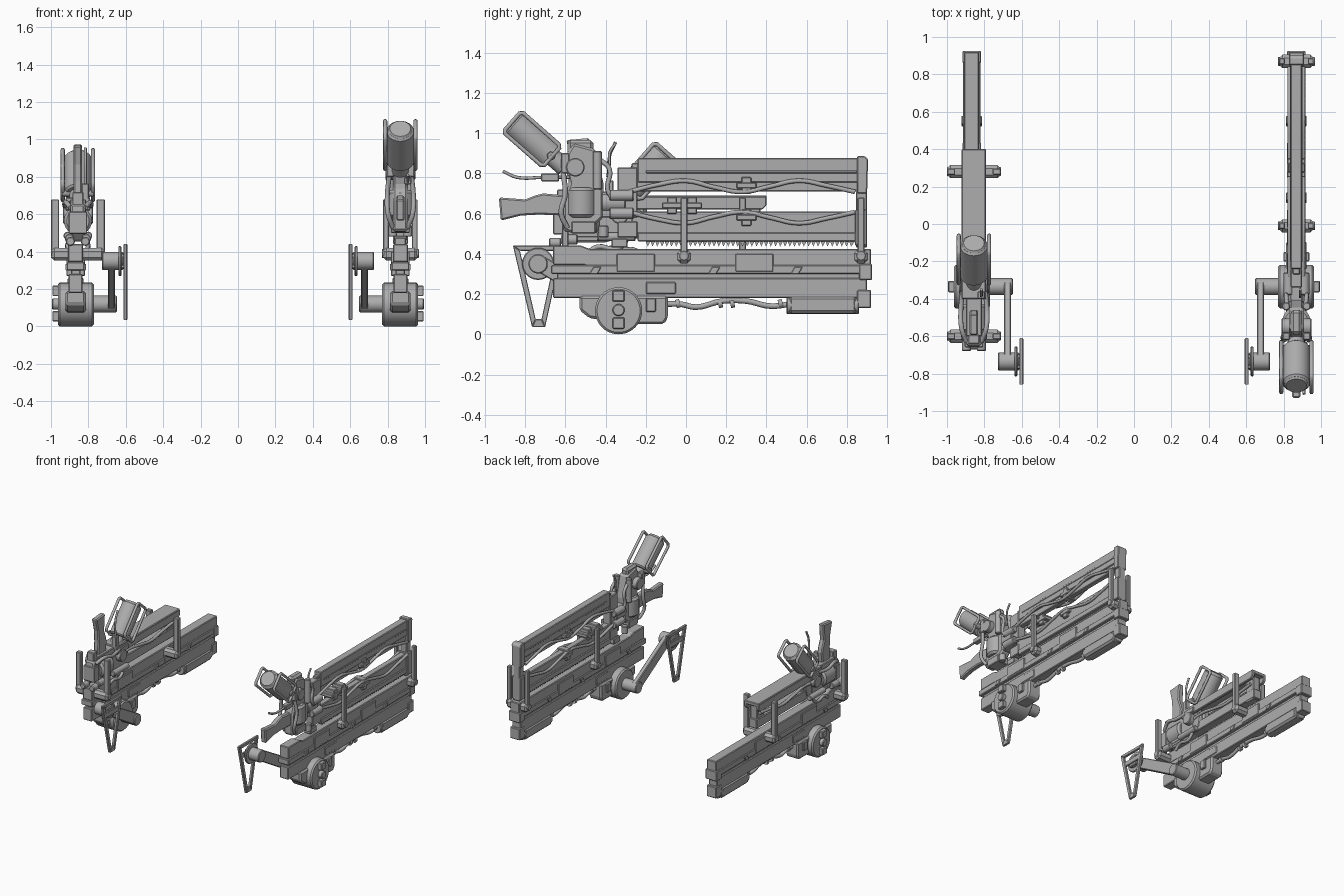
import bpy, bmesh, math
from mathutils import Matrix, Vector

metal = bpy.data.materials.new("grey_metal")
metal.diffuse_color = (0.42, 0.42, 0.42, 1)
T = Matrix.Identity(4)          # current assembly placement


def finish(name, me, bevel=0.0):
    me.materials.clear()
    me.materials.append(metal)
    ob = bpy.data.objects.new(name, me)
    bpy.context.collection.objects.link(ob)
    me.transform(T)
    if T.determinant() < 0:
        me.flip_normals()
    if bevel:
        m = ob.modifiers.new("bevel", 'BEVEL')
        m.width, m.segments, m.limit_method = bevel, 1, 'ANGLE'
    return ob


def prism(name, prof, x, w, bevel=0.005):
    """Extrude a (y, z) profile along x, centred on x with width w."""
    bm = bmesh.new()
    a = [bm.verts.new((x - w / 2, p[0], p[1])) for p in prof]
    b = [bm.verts.new((x + w / 2, p[0], p[1])) for p in prof]
    n = len(prof)
    bm.faces.new(a)
    bm.faces.new(b)
    for i in range(n):
        bm.faces.new((a[i], a[(i + 1) % n], b[(i + 1) % n], b[i]))
    bmesh.ops.recalc_face_normals(bm, faces=bm.faces)
    me = bpy.data.meshes.new(name)
    bm.to_mesh(me)
    bm.free()
    return finish(name, me, bevel)


def box(name, y0, y1, z0, z1, x=0, w=0.09, bevel=0.005):
    return prism(name, [(y0, z0), (y1, z0), (y1, z1), (y0, z1)], x, w, bevel)


def cyl(name, p, q, r, r2=None, n=24, bevel=0.005):
    """Cylinder or cone from p to q."""
    p, q = Vector(p), Vector(q)
    d = q - p
    bm = bmesh.new()
    bmesh.ops.create_cone(bm, cap_ends=True, segments=n, radius1=r,
                          radius2=r if r2 is None else r2, depth=d.length,
                          matrix=Matrix.Translation((p + q) / 2) @ d.to_track_quat('Z', 'Y').to_matrix().to_4x4())
    for f in bm.faces:
        f.smooth = len(f.verts) == 4
    for e in bm.edges:
        e.smooth = all(f.smooth for f in e.link_faces)
    me = bpy.data.meshes.new(name)
    bm.to_mesh(me)
    bm.free()
    return finish(name, me, bevel)


def cable(name, pts, r=0.011, cyclic=False, smooth=True):
    cu = bpy.data.curves.new(name, 'CURVE')
    cu.dimensions, cu.bevel_depth, cu.bevel_resolution, cu.resolution_u = '3D', r, 2, 5
    cu.use_fill_caps = True
    sp = cu.splines.new('BEZIER' if smooth else 'POLY')
    if smooth:
        sp.bezier_points.add(len(pts) - 1)
        for b, p in zip(sp.bezier_points, pts):
            b.co, b.handle_left_type, b.handle_right_type = p, 'AUTO', 'AUTO'
    else:
        sp.points.add(len(pts) - 1)
        for b, p in zip(sp.points, pts):
            b.co = (*p, 1)
    sp.use_cyclic_u = cyclic
    tmp = bpy.data.objects.new(name + "_path", cu)
    bpy.context.collection.objects.link(tmp)
    me = bpy.data.meshes.new_from_object(tmp.evaluated_get(bpy.context.evaluated_depsgraph_get()))
    bpy.data.objects.remove(tmp)
    return finish(name, me)


def rail_unit():
    """Slide rail with motor, swing arm and triangular frame; outward is +x."""
    box("rail_lower_beam", -0.66, 0.9, 0.18, 0.28, w=0.075)
    box("rail_core", -0.64, 0.9, 0.27, 0.37, w=0.05)
    box("rail_middle_strip", -0.67, 0.92, 0.30, 0.345, w=0.095)
    prism("rail_upper_beam", [(-0.66, 0.345), (-0.5, 0.345), (-0.46, 0.30), (0.92, 0.30), (0.92, 0.425),
                              (-0.48, 0.425), (-0.52, 0.44), (-0.66, 0.44)], 0, 0.08)
    box("rail_end_cap", 0.86, 0.925, 0.27, 0.35, w=0.1)
    box("rail_foot_cap", 0.85, 0.92, 0.13, 0.22, w=0.085)
    for y in (-0.25, 0.34):
        box("rail_side_plate", y - 0.095, y + 0.095, 0.31, 0.40, w=0.1, bevel=0.004)
    for y in (-0.45, 0.14, 0.55):
        prism("rail_latch", [(y - 0.03, 0.30), (y + 0.01, 0.30), (y + 0.03, 0.335), (y - 0.01, 0.335)], 0, 0.11, 0.003)
    box("rail_clip", -0.2, -0.05, 0.20, 0.26, w=0.085)
    # motor and drive drum
    prism("motor_housing", [(-0.53, 0.12), (-0.48, 0.08), (-0.26, 0.05), (-0.11, 0.05), (-0.09, 0.08),
                            (-0.09, 0.19), (-0.53, 0.19)], 0, 0.11, 0.012)
    cyl("drive_drum", (-0.097, -0.335, 0.117), (0.095, -0.335, 0.117), 0.117, n=40, bevel=0.01)
    cyl("drum_hub", (0.09, -0.335, 0.12), (0.127, -0.335, 0.12), 0.03)
    for z in (0.055, 0.19):
        box("drum_lug", -0.365, -0.305, z - 0.028, z + 0.028, 0.1, 0.05)
    box("motor_valve", -0.2, -0.15, 0.11, 0.18, 0, 0.14)
    # damper and hose
    cyl("damper", (0, 0.50, 0.145), (0, 0.86, 0.145), 0.045)
    box("damper_cover", 0.51, 0.85, 0.103, 0.19, w=0.09, bevel=0.014)
    cable("damper_hose", [(0, -0.1, 0.15), (0, -0.03, 0.15), (0, 0.05, 0.135), (0, 0.18, 0.165),
                          (0, 0.3, 0.165), (0, 0.42, 0.14), (0, 0.52, 0.15)], 0.014)
    for y in (-0.05, 0.16, 0.22, 0.46):
        cyl("hose_clamp", (0, y, 0.15), (0, y + 0.02, 0.155), 0.021, n=12, bevel=0)
    # swing arm
    cyl("arm_axle", (-0.22, -0.335, 0.12), (-0.09, -0.335, 0.12), 0.045)
    prism("swing_arm", [(-0.77, 0.33), (-0.34, 0.075), (-0.29, 0.11), (-0.31, 0.16), (-0.72, 0.395), (-0.76, 0.38)], -0.192, 0.036)
    cyl("arm_hub", (-0.255, -0.735, 0.35), (-0.14, -0.735, 0.35), 0.048)
    cyl("arm_disc", (-0.245, -0.735, 0.35), (-0.228, -0.735, 0.35), 0.08)
    box("disc_strap", -0.775, -0.695, 0.31, 0.39, -0.25, 0.03)
    # triangular frame
    outer = [(-0.86, 0.44), (-0.61, 0.44), (-0.70, 0.035), (-0.765, 0.035)]
    inner = [(-0.825, 0.415), (-0.645, 0.415), (-0.718, 0.075), (-0.747, 0.075)]
    for i in range(4):
        j = (i + 1) % 4
        prism("triangle_frame_side", [outer[i], outer[j], inner[j], inner[i]], -0.266, 0.02, 0.003)
    box("triangle_crossbar", -0.82, -0.65, 0.33, 0.37, -0.266, 0.016, 0.003)


def bracket(y, half, post):
    """U-shaped holder standing on the rail."""
    box("bracket_base", y - 0.035, y + 0.035, 0.352, 0.42, 0, 2 * half + post, 0.018)
    for s in (-1, 1):
        box("bracket_post", y - 0.017, y + 0.017, 0.38, 0.68, s * half, post)
        cyl("bracket_bolt", (s * (half - 0.03), y, 0.39), (s * (half + 0.022), y, 0.39), 0.024, n=12, bevel=0.003)


def gun_body():
    """Grip, receiver and caged canister around the local origin."""
    prism("grip", [(-0.4, -0.02), (-0.39, -0.135), (-0.29, -0.11), (-0.2, -0.105), (-0.07, -0.11), (-0.07, -0.01),
                   (-0.18, 0.0), (-0.22, -0.01), (-0.27, -0.03)], 0, 0.045, 0.008)
    prism("receiver", [(-0.08, -0.19), (0.03, -0.2), (0.12, -0.12), (0.12, 0.05), (0.08, 0.22), (-0.03, 0.25),
                       (-0.08, 0.17), (-0.05, 0.05), (-0.08, -0.03)], 0, 0.08, 0.012)
    cyl("receiver_drum", (0, 0.01, -0.12), (0, 0.01, 0.03), 0.075, n=24, bevel=0.015)
    cyl("receiver_pivot", (-0.08, -0.02, 0.13), (0.08, -0.02, 0.13), 0.046)
    box("receiver_under_block", -0.04, 0.08, -0.2, -0.14, w=0.1)
    box("receiver_top_block", -0.06, 0.07, 0.18, 0.265, w=0.06, bevel=0.015)
    for s in (-1, 1):
        cyl("receiver_tube", (s * 0.055, 0.09, 0.02), (s * 0.055, 0.09, 0.21), 0.022, n=14)
        cyl("lower_cap", (s * 0.04, 0.12, -0.22), (s * 0.04, 0.12, -0.16), 0.024, n=14)
        box("receiver_clamp", -0.09, -0.05, 0.1, 0.2, s * 0.055, 0.04)
        cable("receiver_hose", [(s * .06, -.08, .1), (s * .07, -.07, 0), (s * .065, -.09, -.1), (s * .04, -.06, -.17)], 0.013)
        cable("loop_hose", [(s * .05, .1, .17), (s * .055, .15, .12), (s * .055, .14, .02), (s * .05, .17, -.03)], 0.012)
    cable("rear_whip", [(0.04, -0.05, 0.08), (0.04, -0.18, 0.08), (0.04, -0.31, 0.08), (0.04, -0.38, 0.11)], 0.008)
    box("whip_clamp", -0.19, -0.1, 0.06, 0.1, 0.04, 0.04)
    cable("front_whip", [(0.02, 0.14, 0.08), (0.02, 0.15, 0.15), (0.02, 0.15, 0.2), (0.02, 0.18, 0.25)], 0.007)
    # tilted canister and cage
    o, d, n = Vector((0, -0.11, 0.16)), Vector((0, -0.75, 0.66)), Vector((0, 0.66, 0.75))
    cyl("canister_neck", o - d * 0.05, o + d * 0.06, 0.045)
    cyl("canister", o + d * 0.03, o + d * 0.29, 0.073, n=32, bevel=0.01)
    cyl("canister_end", o + d * 0.285, o + d * 0.3, 0.066, 0.055, n=32, bevel=0)
    for s in (-1, 1):
        c = [o + d * a + n * b + Vector((s * 0.081, 0, 0)) for a, b in
             ((0.035, -0.055), (0.05, -0.068), (0.285, -0.068), (0.298, -0.055),
              (0.298, 0.055), (0.285, 0.068), (0.05, 0.068), (0.035, 0.055))]
        cable("canister_cage", c, 0.011, True, False)
        cyl("cage_pin", o + d * 0.04 + Vector((s * 0.088, 0, 0)), o + d * 0.04, 0.022, n=12)


def long_blade():
    """Two parallel bars with saw teeth, hoses and end frame."""
    box("upper_bar", -0.24, 0.88, 0.755, 0.875, w=0.06)
    box("upper_bar_lip", -0.27, 0.86, 0.71, 0.85, w=0.04)
    box("upper_bar_band", -0.2, 0.85, 0.80, 0.815, w=0.068, bevel=0.003)
    box("lower_bar", -0.27, 0.88, 0.50, 0.61, w=0.05)
    box("lower_bar_rib", -0.24, 0.85, 0.46, 0.505, w=0.07)
    n = 44
    teeth = [(-0.2, 0.475)]
    for i in range(n):
        teeth += [(-0.2 + i * 0.0235, 0.462), (-0.19 + i * 0.0235, 0.436)]
    prism("saw_teeth", teeth + [(0.84, 0.462), (0.84, 0.475)], 0, 0.02, 0)
    prism("end_cap_upper", [(0.85, 0.70), (0.90, 0.70), (0.905, 0.87), (0.89, 0.885), (0.85, 0.885)], 0, 0.08)
    box("end_post", 0.845, 0.9, 0.43, 0.72, w=0.055)
    box("end_cap_lower", 0.84, 0.9, 0.44, 0.62, w=0.08)
    for s in (-1, 1):
        for z, k in ((0.735, 1), (0.58, -1)):
            pts = [(s * 0.037, -0.28 + i * 0.14, z + k * 0.028 * math.sin(i * 1.5 - 1.2)) for i in range(9)]
            cable("blade_hose", pts, 0.011)
        for z in (0.60, 0.69):
            cyl("blade_collar", (s * 0.042, -0.38, z), (s * 0.042, -0.26, z), 0.028, n=14)
    for y, z in ((0.3, 0.74), (0.3, 0.58), (-0.07, 0.64), (0.03, 0.64)):
        box("hose_clip", y - 0.025, y + 0.025, z - 0.042, z + 0.042, w=0.09)
        box("hose_clip_wing", y - 0.05, y + 0.05, z - 0.015, z + 0.015, w=0.098)
    box("blade_root", -0.44, -0.24, 0.58, 0.71, w=0.065)
    box("blade_root_upper", -0.34, -0.24, 0.70, 0.83, w=0.06)
    box("blade_root_lower", -0.34, -0.24, 0.48, 0.56, w=0.06)
    box("blade_foot", -0.37, -0.29, 0.43, 0.475, w=0.06)
    cyl("root_barrel", (0, -0.42, 0.655), (0, -0.3, 0.655), 0.052)


def short_blade():
    """Compact folded bars on the other holder."""
    box("folded_lid", -0.4, 0.4, 0.662, 0.69, w=0.13)
    for s in (-1, 1):
        prism("folded_side_plate", [(-0.4, 0.62), (0.38, 0.62), (0.4, 0.64), (0.4, 0.685), (-0.4, 0.685)], s * 0.054, 0.024)
        cyl("folded_knob", (s * 0.045, -0.62, 0.47), (s * 0.045, -0.54, 0.47), 0.025, n=14)
        cable("folded_hose", [(s * .04, -.35 + i * .14, .575 + .02 * math.sin(i * 1.6)) for i in range(6)], 0.012)
    box("folded_lower_bar", -0.58, 0.38, 0.475, 0.55, w=0.07)
    box("folded_end_block", 0.28, 0.37, 0.47, 0.66, w=0.06)
    box("folded_root", -0.6, -0.3, 0.48, 0.68, w=0.085)
    box("folded_front_cap", -0.64, -0.59, 0.5, 0.72, w=0.06)


CX = 0.868
# rail units on both sides
for side in (-1, 1):
    T = Matrix.Translation((side * CX, 0, 0)) @ Matrix.Diagonal((side, 1, 1, 1))
    rail_unit()

# right side: long blade lying level
T = Matrix.Translation((CX, 0, 0))
for by in (-0.01, 0.87):
    bracket(by, 0.077, 0.032)
long_blade()
T = Matrix.Translation((CX, -0.53, 0.70))
gun_body()

# left side: folded blade with the grip turned upward
T = Matrix.Translation((-CX + 0.012, 0, 0))
for by in (-0.6, 0.28):
    bracket(by, 0.122, 0.044)
short_blade()
T = Matrix.Translation((-CX + 0.012, -0.46, 0.575)) @ Matrix.Rotation(-math.pi / 2, 4, 'X')
gun_body()
